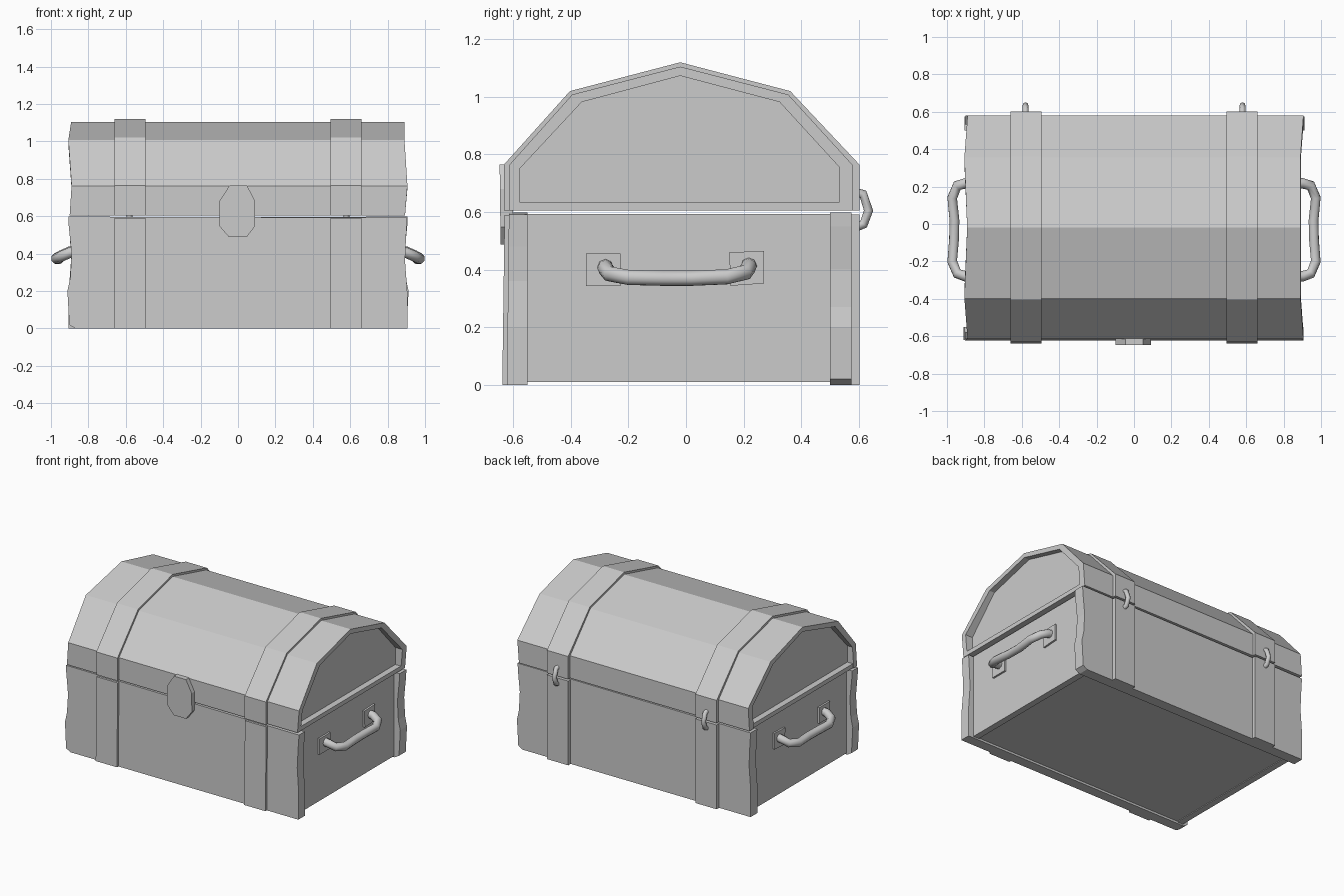
import bpy, bmesh
from mathutils import Vector

if "Cube" in bpy.data.objects:
    bpy.data.objects.remove(bpy.data.objects["Cube"])

def prism(name, pts, axis, a, b):
    """Extrude a 2D outline along an axis; a and b may be functions of the 2D point (worn ends)."""
    bm = bmesh.new()
    def ring(end):
        out = []
        for p in pts:
            e = end(p) if callable(end) else end
            co = (e, p[0], p[1]) if axis == 'x' else (p[0], e, p[1])
            out.append(bm.verts.new(co))
        return out
    r0, r1 = ring(a), ring(b)
    n = len(pts)
    bm.faces.new(r0)
    bm.faces.new(r1[::-1])
    for i in range(n):
        j = (i + 1) % n
        bm.faces.new((r0[i], r1[i], r1[j], r0[j]))
    bmesh.ops.recalc_face_normals(bm, faces=bm.faces)
    me = bpy.data.meshes.new(name)
    bm.to_mesh(me)
    bm.free()
    ob = bpy.data.objects.new(name, me)
    bpy.context.collection.objects.link(ob)
    return ob

def rect(u0, u1, v0, v1):
    return [(u0, v0), (u1, v0), (u1, v1), (u0, v1)]

def box(name, x0, x1, y0, y1, z0, z1):
    return prism(name, rect(y0, y1, z0, z1), 'x', x0, x1)

def rod(name, path, radius):
    """Round eight-sided bar along a path."""
    cu = bpy.data.curves.new(name, 'CURVE')
    cu.dimensions = '3D'
    cu.bevel_depth, cu.bevel_resolution, cu.use_fill_caps = radius, 2, True
    sp = cu.splines.new('POLY')
    sp.points.add(len(path) - 1)
    for p, co in zip(sp.points, path):
        p.co = (*co, 1)
    ob = bpy.data.objects.new(name, cu)
    bpy.context.collection.objects.link(ob)
    bpy.ops.object.select_all(action='DESELECT')
    ob.select_set(True)
    bpy.context.view_layer.objects.active = ob
    bpy.ops.object.convert(target='MESH')
    bpy.ops.object.shade_smooth_by_angle(angle=0.9)
    return ob

# Chest body: worn front and back planks, recessed sides, floor
plank = [(-0.87, 0), (0.905, 0), (0.905, 0.2), (0.893, 0.36), (0.898, 0.48), (0.905, 0.592),
         (-0.907, 0.598), (-0.905, 0.55), (-0.89, 0.4), (-0.897, 0.27), (-0.912, 0.2), (-0.902, 0.02)]
prism("front_plank", plank, 'y', lambda p: -0.622 + 0.012 * p[1], -0.55)
prism("back_plank", [(-x, z) for x, z in plank], 'y', 0.50, 0.575)
for s, side in ((-1, "left"), (1, "right")):
    box(side + "_side_panel", s * 0.82, s * 0.865, -0.56, 0.51, 0.01, 0.594)
box("floor", -0.84, 0.84, -0.56, 0.51, 0.015, 0.06)

# Lid: faceted arch with worn ends
outer = [(-0.615, 0.605), (-0.615, 0.762), (-0.395, 1.008), (-0.02, 1.105),
         (0.355, 1.008), (0.58, 0.762), (0.58, 0.605)]
inner = [(-0.578, 0.605), (-0.578, 0.75), (-0.362, 0.982), (-0.02, 1.073),
         (0.325, 0.982), (0.533, 0.755), (0.533, 0.605)]

def left_end(p):
    z = p[1]
    return -0.90 if z < 0.7 else -0.89 if z < 0.9 else -0.907 if z < 1.05 else -0.892

def right_end(p):
    z = p[1]
    return 0.893 if z < 0.7 else 0.906 if z < 0.9 else 0.89

prism("lid_arch", outer + inner[::-1], 'x', left_end, right_end)

# Recessed lid ends and bottom rails
for s, side in ((-1, "left"), (1, "right")):
    prism(side + "_lid_panel", inner, 'x', s * 0.81, s * 0.85)
    box(side + "_lid_rail", s * 0.84, s * 0.893, -0.58, 0.535, 0.605, 0.635)

# Straps over lid and body
over = [(-0.632, 0.605), (-0.632, 0.765), (-0.403, 1.02), (-0.02, 1.12),
        (0.362, 1.02), (0.602, 0.765), (0.602, 0.605)]
for s, side in ((-1, "left"), (1, "right")):
    a, b = s * 0.495, s * 0.66
    prism(side + "_lid_strap", over + outer[::-1], 'x', a, b)
    prism(side + "_front_strap", [(-0.638, 0), (-0.60, 0), (-0.60, 0.59), (-0.63, 0.59)], 'x', a, b)
    box(side + "_back_strap", a, b, 0.56, 0.602, 0, 0.592)

    # Hinge loop
    rod(side + "_hinge", [(s * 0.58, y, z) for y, z in
        ((0.59, 0.668), (0.615, 0.662), (0.634, 0.605), (0.617, 0.558), (0.59, 0.548))], 0.016)

    # Carrying handle with two mounting plates
    rod(side + "_handle", [(s * x, y, z) for x, y, z in
        ((0.865, -0.28, 0.41), (0.90, -0.28, 0.405), (0.945, -0.265, 0.385), (0.972, -0.20, 0.373),
         (0.962, -0.08, 0.370), (0.960, 0.02, 0.370), (0.972, 0.14, 0.375),
         (0.945, 0.205, 0.39), (0.90, 0.218, 0.41), (0.865, 0.218, 0.415))], 0.028)
    box(side + "_handle_plate_front", s * 0.86, s * 0.878, -0.347, -0.227, 0.344, 0.456)
    prism(side + "_handle_plate_back",
          [(0.155, 0.344), (0.27, 0.352), (0.27, 0.465), (0.15, 0.46)], 'x', s * 0.86, s * 0.878)

# Lock plate
prism("lock_plate", [(-0.045, 0.765), (0.048, 0.765), (0.092, 0.68), (0.092, 0.548), (0.046, 0.488),
                     (-0.048, 0.488), (-0.1, 0.548), (-0.1, 0.68)], 'y',
      lambda p: -0.638 - 0.012 * p[1], -0.60)
